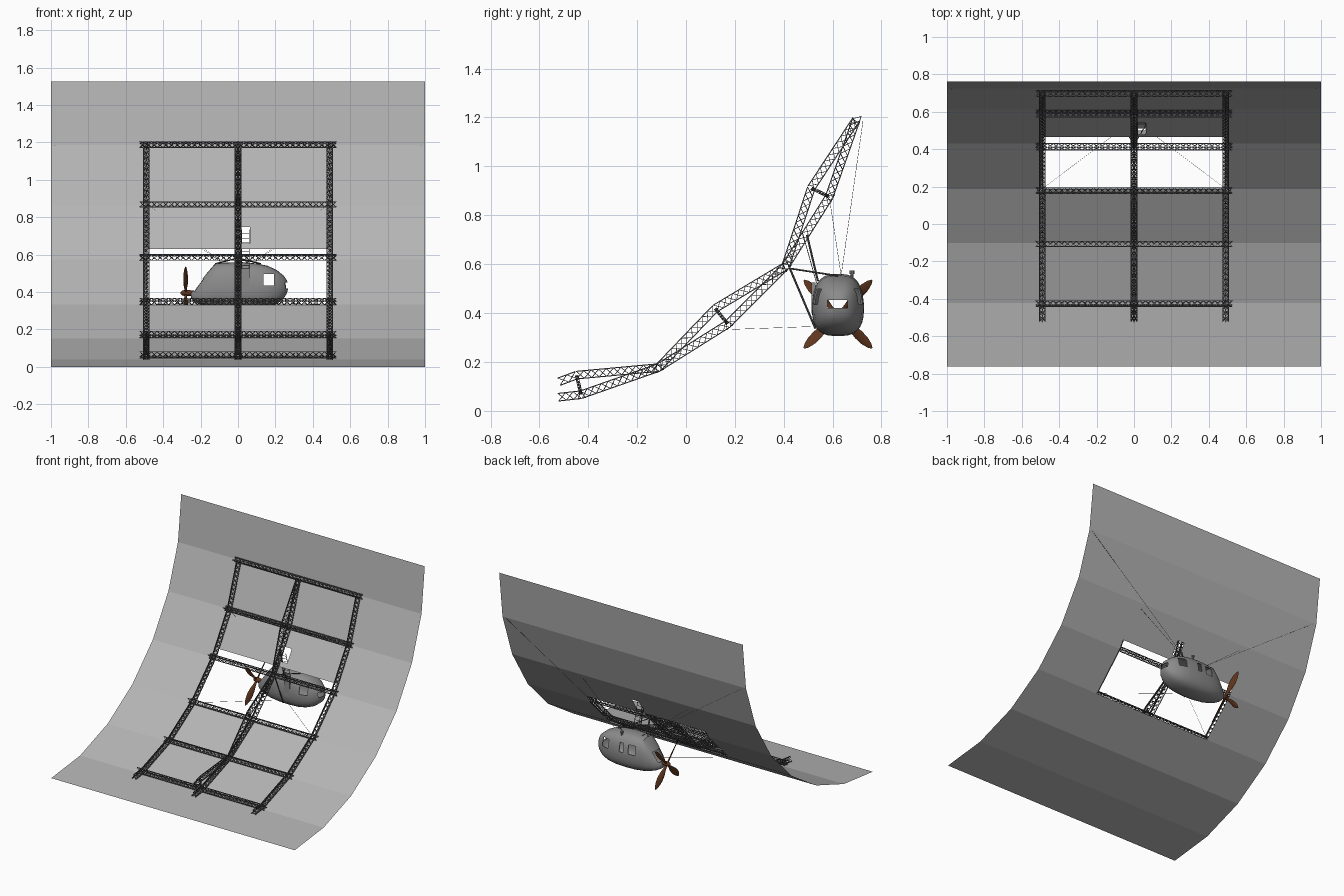
import bpy, bmesh, math
from mathutils import Vector as V

if "Cube" in bpy.data.objects:
    bpy.data.objects.remove(bpy.data.objects["Cube"])

R, STEP = 1.525, math.radians(90 / 7)
HULL, SHELL, METAL, BROWN = (0.46,) * 3, (0.26,) * 3, (0.1,) * 3, (0.12, 0.038, 0.014)


def node(k, x=0.0, inset=0.0):
    """Point on the hull polygon corner k, moved inward by inset."""
    r = R - inset
    return V((x, -R / 2 + r * math.sin(k * STEP), R - r * math.cos(k * STEP)))


def along(k, x=0.0):
    """Point on the straight hull side at fractional corner k."""
    i = min(int(k), 6)
    return node(i, x).lerp(node(i + 1, x), k - i)


def finish(name, bm, color=METAL, smooth=False):
    bmesh.ops.recalc_face_normals(bm, faces=bm.faces)
    me = bpy.data.meshes.new(name)
    bm.to_mesh(me)
    bm.free()
    ob = bpy.data.objects.new(name, me)
    bpy.context.collection.objects.link(ob)
    mat = bpy.data.materials.new(name + "_paint")
    mat.diffuse_color = (*color, 1)
    mat.use_nodes = True
    mat.node_tree.nodes["Principled BSDF"].inputs["Base Color"].default_value = mat.diffuse_color
    me.materials.append(mat)
    if smooth:
        bpy.ops.object.select_all(action='DESELECT')
        ob.select_set(True)
        bpy.context.view_layer.objects.active = ob
        bpy.ops.object.shade_smooth_by_angle(angle=math.radians(35))
    return ob


def loft(bm, rings, caps=True):
    vs = [[bm.verts.new(p) for p in r] for r in rings]
    n = len(vs[0])
    for a, b in zip(vs, vs[1:]):
        for i in range(n):
            bm.faces.new((a[i], a[(i + 1) % n], b[(i + 1) % n], b[i]))
    if caps:
        bm.faces.new(vs[0][::-1])
        bm.faces.new(vs[-1])


def bar(bm, a, b, t, sides=4):
    a, b = V(a), V(b)
    d = (b - a).normalized()
    u = d.cross(V((0, 0, 1)) if abs(d.z) < 0.9 else V((0, 1, 0))).normalized()
    w = d.cross(u)
    off = [(u * math.cos(q) + w * math.sin(q)) * t * 0.7
           for q in (math.tau * (i + 0.5) / sides for i in range(sides))]
    loft(bm, [[a + o for o in off], [b + o for o in off]])


def box(bm, lo, hi):
    lo, hi = V(lo), V(hi)
    r = bmesh.ops.create_cube(bm, size=1)
    for v in r["verts"]:
        v.co = V([(lo[i] + hi[i]) / 2 + v.co[i] * (hi[i] - lo[i]) for i in range(3)])


def girder(bm, a, b, inward, w=0.031, t=0.0042):
    """Three-boom lattice girder with crossed bracing."""
    d = b - a
    u = d.normalized()
    n = (inward - u * inward.dot(u)).normalized()
    s = u.cross(n)
    offs = [s * w / 2 - n * w / 2, -s * w / 2 - n * w / 2, n * w / 2]
    for o in offs:
        bar(bm, a + o, b + o, t)
    bays = max(1, round(d.length / w))
    for i in range(bays):
        p, q = a + d * i / bays, a + d * (i + 1) / bays
        for j in range(3):
            o, o2 = offs[j], offs[(j + 1) % 3]
            bar(bm, p + o, q + o2, t * 0.55)
            bar(bm, p + o2, q + o, t * 0.55)


# hull skin: a quarter of a 28-sided tube with gondola opening and hatch
xs = [-1, -0.485, 0.01, 0.065, 0.485, 1]
ks = [0, 1, 2, 3, 4, 4.19, 4.3, 4.6, 5, 6, 7]
bm = bmesh.new()
grid = [[bm.verts.new(along(k, x)) for x in xs] for k in ks]
for i in range(len(ks) - 1):
    for j in range(len(xs) - 1):
        if (ks[i] in (3, 4) and 1 <= j <= 3) or (ks[i] == 4.3 and j == 2):
            continue
        bm.faces.new((grid[i][j], grid[i][j + 1], grid[i + 1][j + 1], grid[i + 1][j]))
finish("hull_skin", bm, HULL)

# ring frames and lengthwise girders
INS = 0.028
axis = lambda p: V((0, -R / 2 - p.y, R - p.z))


def run(bm, pts):
    for a, b in zip(pts, pts[1:]):
        girder(bm, a, b, axis((a + b) / 2))


for name, x in (("left_ring", -0.49), ("main_ring_outer", 0), ("right_ring", 0.49)):
    bm = bmesh.new()
    pts = [node(k, x, INS) for k in range(7)]
    pts[0] = pts[1].lerp(pts[0], 0.28)
    run(bm, pts)
    finish(name, bm)
bm = bmesh.new()
pts = [node(k, 0, 0.11 if k % 2 else INS) for k in range(7)]
pts[0] = pts[1].lerp(pts[0], 0.23)
run(bm, pts)
for k in (1, 3, 5):
    girder(bm, node(k, 0, INS), node(k, 0, 0.11), V((1, 0, 0)), 0.012, 0.0025)
finish("main_ring_inner", bm)
for k in range(1, 7):
    bm = bmesh.new()
    run(bm, [node(k, -0.525, INS), node(k, 0.525, INS)])
    finish(f"long_girder_{k}", bm)

# gondola shell: x, bottom, top, half width
CY = 0.622
sections = [(-0.252, 0.372, 0.395, 0.02), (-0.24, 0.352, 0.41, 0.04), (-0.21, 0.336, 0.445, 0.062),
            (-0.165, 0.322, 0.503, 0.083), (-0.122, 0.313, 0.553, 0.096), (-0.06, 0.307, 0.558, 0.104),
            (0.02, 0.305, 0.56, 0.107), (0.1, 0.309, 0.553, 0.106), (0.16, 0.319, 0.54, 0.097),
            (0.21, 0.338, 0.516, 0.078), (0.245, 0.366, 0.487, 0.054), (0.262, 0.395, 0.462, 0.03),
            (0.268, 0.42, 0.44, 0.01)]
rings = []
for x, lo, hi, hw in sections:
    ring = []
    for i in range(28):
        a = math.tau * i / 28
        c, s = math.cos(a), math.sin(a)
        c = math.copysign(abs(c) ** 0.7, c)
        s = math.copysign(abs(s) ** 0.7, s)
        ring.append(V((x, CY + hw * c * (1 - 0.1 * max(s, 0)), (lo + hi) / 2 + s * (hi - lo) / 2)))
    rings.append(ring)
bm = bmesh.new()
loft(bm, rings)
pod = finish("gondola_shell", bm, SHELL)
mod = pod.modifiers.new("wall", 'SOLIDIFY')
mod.thickness = 0.006

# window openings cut through the shell
bm = bmesh.new()
box(bm, (0.2, 0.58, 0.42), (0.3, 0.66, 0.452))
box(bm, (-0.27, 0.58, 0.405), (-0.17, 0.66, 0.47))
box(bm, (0.135, 0.48, 0.435), (0.192, 0.76, 0.498))
box(bm, (-0.085, 0.66, 0.44), (-0.03, 0.76, 0.505))
box(bm, (0.01, 0.66, 0.44), (0.04, 0.76, 0.505))
cutter = finish("window_cutter", bm, SHELL)
cutter.hide_render = True
cut = pod.modifiers.new("windows", 'BOOLEAN')
cut.object, cut.operation, cut.solver = cutter, 'DIFFERENCE', 'EXACT'
bpy.ops.object.select_all(action='DESELECT')
pod.select_set(True)
bpy.context.view_layer.objects.active = pod
for m in ("wall", "windows"):
    bpy.ops.object.modifier_apply(modifier=m)
bpy.data.objects.remove(cutter)
bpy.ops.object.shade_smooth_by_angle(angle=math.radians(35))

# side door and roof vent
bm = bmesh.new()
box(bm, (0.018, 0.513, 0.4), (0.062, 0.53, 0.525))
finish("gondola_door", bm, SHELL)
bm = bmesh.new()
bar(bm, (0.05, 0.68, 0.535), (0.05, 0.68, 0.565), 0.009, 10)
bar(bm, (0.05, 0.68, 0.56), (0.05, 0.68, 0.573), 0.015, 10)
finish("roof_vent", bm, SHELL)

# ladder from the gondola to the hull hatch
bm = bmesh.new()
top, foot = V((0, 0.475, 0.735)), V((0, 0.535, 0.52))
for x in (0.02, 0.06):
    bar(bm, top + V((x, 0, 0)), foot + V((x, 0, 0)), 0.003)
for i in range(1, 9):
    p = top.lerp(foot, i / 9)
    bar(bm, p + V((0.02, 0, 0)), p + V((0.06, 0, 0)), 0.002)
finish("ladder", bm)

# suspension struts and bracing wires
bm = bmesh.new()
hang = V((0, 0.425, 0.582))
for s in (-1, 1):
    bar(bm, hang, (s * 0.12, 0.62, 0.552), 0.005, 6)
bar(bm, hang, (0, 0.53, 0.335), 0.006, 6)
bar(bm, (0, 0.495, 0.72), (0, 0.54, 0.53), 0.006, 6)
finish("suspension_struts", bm)
bm = bmesh.new()
for s in (-1, 1):
    roof = V((s * 0.08, 0.635, 0.553))
    bar(bm, node(6, s * 0.98), roof, 0.0013)
    bar(bm, node(5, s * 0.49, INS), roof, 0.0013)
    bar(bm, node(3, s * 0.49), (s * 0.03, 0.535, 0.345), 0.0013)
finish("bracing_wires", bm)

# four-bladed pusher propeller
HUB = V((-0.28, CY, 0.395))
bm = bmesh.new()
for q in range(4):
    a = math.radians(45 + 90 * q)
    rad, tan = V((0, math.cos(a), math.sin(a))), V((0, -math.sin(a), math.cos(a)))
    secs = []
    for r, w, t, pitch in ((0.0, 0.007, 0.006, 50), (0.04, 0.01, 0.005, 45), (0.08, 0.019, 0.004, 38),
                           (0.12, 0.023, 0.003, 30), (0.155, 0.02, 0.002, 24), (0.182, 0.012, 0.0015, 20),
                           (0.197, 0.003, 0.001, 18)):
        p = math.radians(pitch)
        ch = tan * math.cos(p) + V((1, 0, 0)) * math.sin(p)
        th = V((1, 0, 0)) * math.cos(p) - tan * math.sin(p)
        secs.append([HUB + rad * r + ch * w * math.cos(b) + th * t * math.sin(b)
                     for b in (math.tau * i / 8 for i in range(8))])
    loft(bm, secs)
finish("propeller_blades", bm, BROWN, True)
bm = bmesh.new()
loft(bm, [[V((x, HUB.y + r * math.cos(math.tau * i / 16), HUB.z + r * math.sin(math.tau * i / 16)))
           for i in range(16)]
          for x, r in ((-0.308, 0.003), (-0.302, 0.011), (-0.285, 0.017), (-0.268, 0.017), (-0.235, 0.012))])
finish("propeller_hub", bm, BROWN, True)
